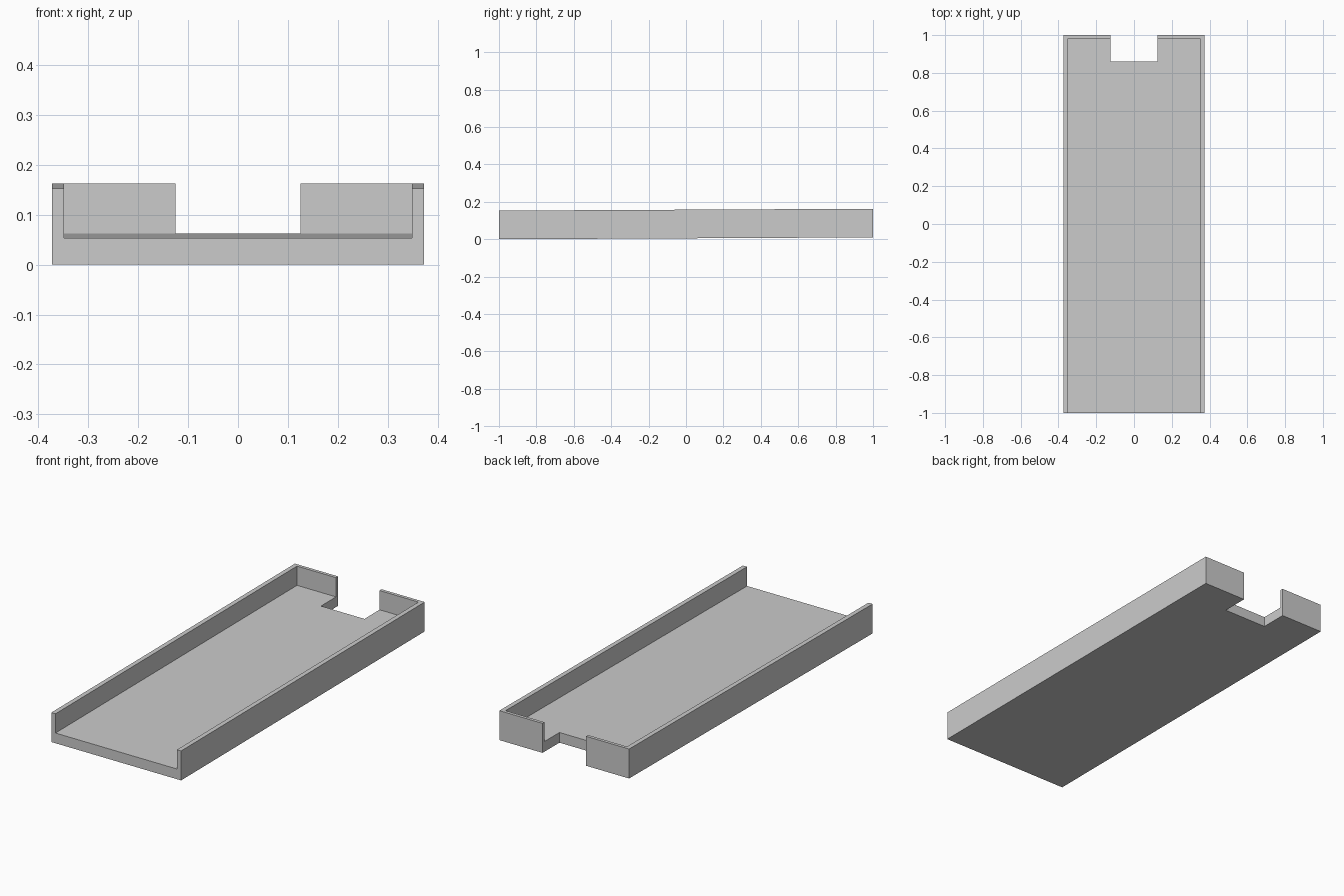
import bpy
import bmesh
from mathutils import Matrix

default_cube = bpy.data.objects.get("Cube")
if default_cube:
    bpy.data.objects.remove(default_cube, do_unlink=True)

HALF_WIDTH, WALL_X, WALL_Y = 0.373, 0.024, 0.017
HEIGHT, FLOOR, RISE = 0.153, 0.053, 0.01

grey = bpy.data.materials.new("plain grey")
grey.use_nodes = True
colour = (0.6, 0.6, 0.6, 1)
grey.diffuse_color = colour
grey.node_tree.nodes["Principled BSDF"].inputs["Base Color"].default_value = colour


def box(name, low, high):
    """Box between two opposite corners."""
    mesh = bpy.data.meshes.new(name)
    bm = bmesh.new()
    bmesh.ops.create_cube(bm, size=1)
    for v in bm.verts:
        v.co = [a if c < 0 else b for a, b, c in zip(low, high, v.co)]
    bm.to_mesh(mesh)
    bm.free()
    obj = bpy.data.objects.new(name, mesh)
    bpy.context.collection.objects.link(obj)
    mesh.materials.append(grey)
    return obj


# Solid block of the tray
tray = box("tray", (-HALF_WIDTH, -1, 0), (HALF_WIDTH, 1, HEIGHT))

# Cavity open at the top and front, and a notch through the back wall and floor
inner = HALF_WIDTH - WALL_X
cutters = [
    box("cavity_cutter", (-inner, -1.5, FLOOR), (inner, 1 - WALL_Y, 0.5)),
    box("notch_cutter", (-0.125, 0.86, -0.5), (0.125, 1.5, 0.6)),
]
bpy.context.view_layer.objects.active = tray
for cutter in cutters:
    cutter.hide_render = True
    cut = tray.modifiers.new(cutter.name, "BOOLEAN")
    cut.operation = "DIFFERENCE"
    cut.solver = "EXACT"
    cut.object = cutter
    bpy.ops.object.modifier_apply(modifier=cut.name)
    bpy.data.objects.remove(cutter, do_unlink=True)

# Gentle rise from front to back
slope = Matrix.Identity(4)
slope[2][1] = RISE / 2
slope[2][3] = RISE / 2
tray.data.transform(slope)
